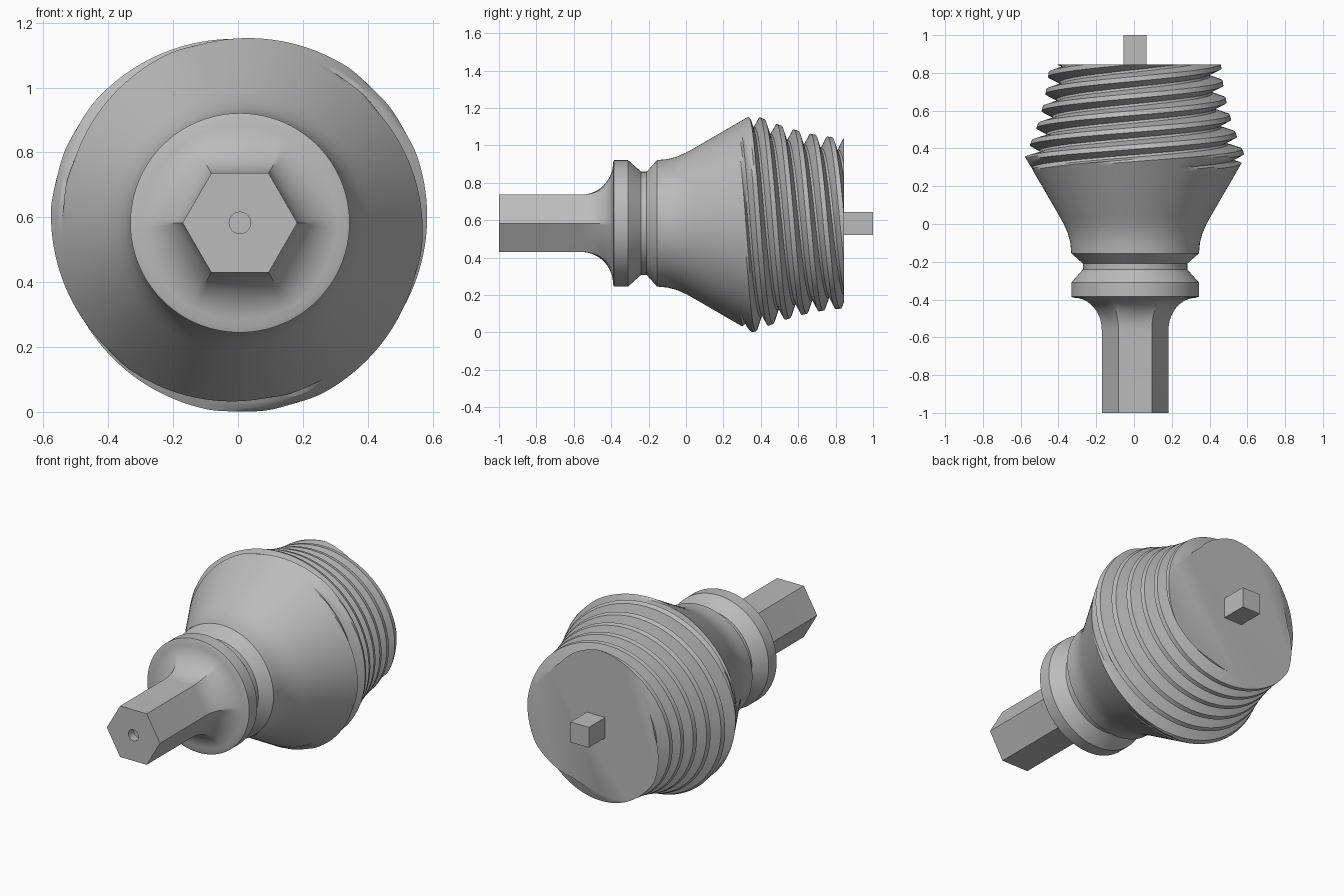
import bpy, bmesh
from math import sin, cos, pi, sqrt, radians

cube = bpy.data.objects.get("Cube")
if cube:
    bpy.data.objects.remove(cube, do_unlink=True)

CX, CZ = 0.006, 0.583          # turning axis, parallel to y
SEGMENTS = 144
STARTS, PITCH = 3, 0.09        # triple start thread
LEAD = STARTS * PITCH
THREAD_FRONT, THREAD_BACK = 0.26, 0.845
DEPTH = 0.065
CREST_Y = 0.386                # crest position on the +x side

steel = bpy.data.materials.new("grey_steel")
steel.use_nodes = True
GREY = (0.5, 0.5, 0.5, 1)
steel.diffuse_color = GREY
steel.node_tree.nodes["Principled BSDF"].inputs["Base Color"].default_value = GREY


def finish(name, bm):
    bmesh.ops.recalc_face_normals(bm, faces=bm.faces)
    mesh = bpy.data.meshes.new(name)
    bm.to_mesh(mesh)
    bm.free()
    obj = bpy.data.objects.new(name, mesh)
    obj.data.materials.append(steel)
    bpy.context.collection.objects.link(obj)
    return obj


def hex_radius(angle):
    return 0.153 / cos((angle % (pi / 3)) - pi / 6)


def cone_radius(y):
    return 0.577 + 0.58 * (y - 0.345)


# Tooth outline over one pitch: (fraction of pitch, fraction of depth)
TOOTH = [(0, 0), (0.14, 0), (0.27, 0.5), (0.40, 1), (0.54, 1),
         (0.64, 0.66), (0.75, 0.33), (0.86, 0), (1, 0)]


def tooth_depth(phase):
    for (a, da), (b, db) in zip(TOOTH, TOOTH[1:]):
        if phase <= b:
            return da + (db - da) * (phase - a) / (b - a)
    return 0


def thread_radius(y, angle):
    phase = ((y - CREST_Y + LEAD * angle / (2 * pi)) / PITCH) % 1
    u = THREAD_BACK - y
    crest = 0.455 + 0.06 * u + 0.42 * u * u
    return min(cone_radius(y), crest - DEPTH * tooth_depth(phase))


def column(angle):
    """All (y, radius) points along the body at one angle."""
    # centre hole and hexagonal shank
    h = hex_radius(angle)
    points = [(-0.95, 0.033), (-1, 0.033), (-1, h)]
    # flare from hexagon to circle
    for k in range(11):
        t = k / 10
        points.append((-0.56 + 0.17 * sin(t * pi / 2), h + (0.325 - h) * (1 - cos(t * pi / 2))))
    # collar, groove and curved neck
    points += [(-0.385, 0.338), (-0.31, 0.338), (-0.24, 0.276), (-0.21, 0.276),
               (-0.155, 0.338), (-0.10, 0.343), (-0.05, 0.356), (0, 0.378),
               (0.04, 0.4), (THREAD_FRONT, cone_radius(THREAD_FRONT))]
    # rows that follow the helix, trimmed at both ends
    for turn in range(-2, 10):
        for frac, _ in TOOTH[:-1]:
            y = CREST_Y + (turn + frac) * PITCH - LEAD * angle / (2 * pi)
            y = min(max(y, THREAD_FRONT), THREAD_BACK)
            points.append((y, thread_radius(y, angle)))
    return points + [(THREAD_BACK, thread_radius(THREAD_BACK, angle))]


# Shank, collar, cone and thread in one turned body
bm = bmesh.new()
columns = []
for i in range(SEGMENTS + 1):
    a = 2 * pi * i / SEGMENTS
    columns.append([bm.verts.new((CX + r * cos(a), y, CZ + r * sin(a))) for y, r in column(a)])
for left, right in zip(columns, columns[1:]):
    for j in range(len(left) - 1):
        bm.faces.new((left[j], left[j + 1], right[j + 1], right[j]))
bmesh.ops.remove_doubles(bm, verts=bm.verts, dist=0.0002)
bmesh.ops.dissolve_degenerate(bm, dist=0.0001, edges=bm.edges)
ends = [e for e in bm.edges if e.is_boundary]
bmesh.ops.holes_fill(bm, edges=ends, sides=0)
body = finish("threaded_body", bm)
bpy.ops.object.select_all(action="DESELECT")
body.select_set(True)
bpy.context.view_layer.objects.active = body
bpy.ops.object.shade_smooth_by_angle(angle=radians(25))

# Square drive stub on the back
bm = bmesh.new()
bmesh.ops.create_cube(bm, size=1)
for v in bm.verts:
    v.co = (CX + v.co.x * 0.122, 0.92 + v.co.y * 0.16, CZ + v.co.z * 0.122)
finish("square_drive_stub", bm)
